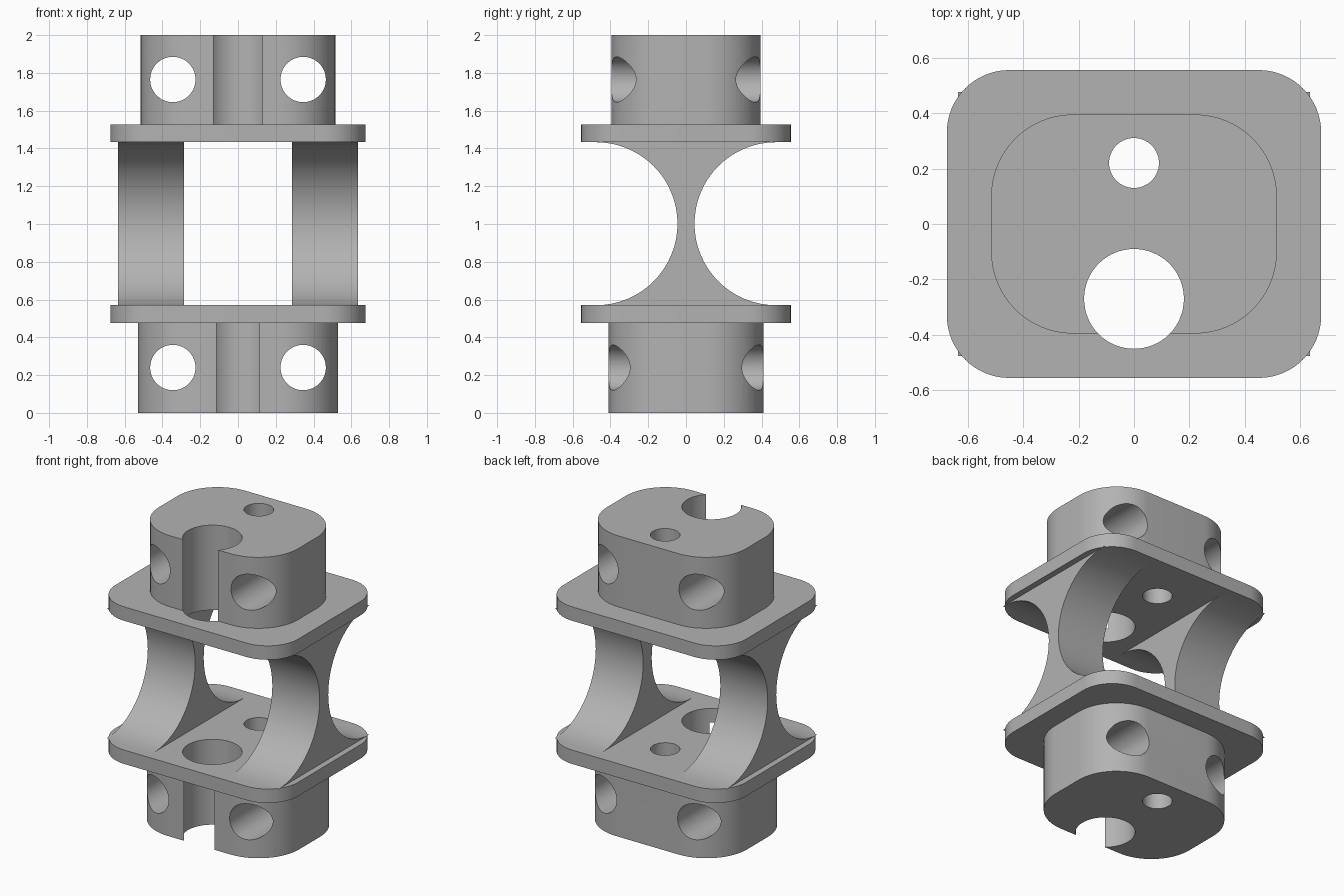
import bpy, bmesh, math
from mathutils import Matrix, Vector

cube = bpy.data.objects.get("Cube")
if cube:
    bpy.data.objects.remove(cube, do_unlink=True)

grey = bpy.data.materials.new("plain grey")
grey.use_nodes = True
colour = (0.45, 0.45, 0.45, 1)
grey.diffuse_color = colour
grey.node_tree.nodes["Principled BSDF"].inputs["Base Color"].default_value = colour

BASE_LOW, BASE_HIGH = 0.477, 0.57
TOP_LOW, TOP_HIGH = 1.433, 1.526
MID = (BASE_HIGH + TOP_LOW) / 2


def finish(name, bm):
    bmesh.ops.recalc_face_normals(bm, faces=bm.faces)
    mesh = bpy.data.meshes.new(name)
    bm.to_mesh(mesh)
    bm.free()
    mesh.materials.append(grey)
    ob = bpy.data.objects.new(name, mesh)
    bpy.context.collection.objects.link(ob)
    return ob


def activate(ob):
    bpy.ops.object.select_all(action='DESELECT')
    ob.select_set(True)
    bpy.context.view_layer.objects.active = ob


def smooth(ob):
    activate(ob)
    bpy.ops.object.shade_smooth_by_angle(angle=math.radians(30))


def extrude(name, outline, direction):
    bm = bmesh.new()
    face = bm.faces.new([bm.verts.new(p) for p in outline])
    geom = bmesh.ops.extrude_face_region(bm, geom=[face])["geom"]
    verts = [v for v in geom if isinstance(v, bmesh.types.BMVert)]
    bmesh.ops.translate(bm, verts=verts, vec=Vector(direction))
    return finish(name, bm)


def rounded_plate(name, half_x, half_y, radius, low, high):
    corners = [(1, 1), (-1, 1), (-1, -1), (1, -1)]
    outline = []
    for quarter, (sx, sy) in enumerate(corners):
        for i in range(17):
            a = (quarter + i / 16) * math.pi / 2
            outline.append((sx * (half_x - radius) + radius * math.cos(a),
                            sy * (half_y - radius) + radius * math.sin(a), low))
    return extrude(name, outline, (0, 0, high - low))


def hole_cutter(name, bores):
    bm = bmesh.new()
    for centre, radius, along_y in bores:
        turn = Matrix.Rotation(math.pi / 2 if along_y else 0, 4, 'X')
        bmesh.ops.create_cone(bm, cap_ends=True, segments=64, radius1=radius,
                              radius2=radius, depth=5, matrix=Matrix.Translation(centre) @ turn)
    ob = finish(name, bm)
    ob.hide_render = True
    return ob


def cut(ob, cutter):
    mod = ob.modifiers.new("holes", 'BOOLEAN')
    mod.operation = 'DIFFERENCE'
    mod.solver = 'EXACT'
    mod.object = cutter
    activate(ob)
    bpy.ops.object.modifier_apply(modifier=mod.name)


# Vertical bores run through everything; paired cross bores run through each block
vertical = [((0, -0.27, 1), 0.18, False), ((0, 0.22, 1), 0.09, False)]


def cross(z):
    return [((side * 0.345, 0, z), 0.12, True) for side in (-1, 1)]


plates = [
    ("lower_block", 0.53, 0.41, 0.30, 0, BASE_LOW, cross(0.24)),
    ("lower_flange", 0.675, 0.555, 0.225, BASE_LOW, BASE_HIGH, []),
    ("upper_flange", 0.675, 0.555, 0.225, TOP_LOW, TOP_HIGH, []),
    ("upper_block", 0.515, 0.395, 0.295, TOP_HIGH, 2, cross(1.765)),
]
for name, hx, hy, radius, low, high, bores in plates:
    part = rounded_plate(name, hx, hy, radius, low, high)
    cutter = hole_cutter(name + "_cutter", vertical + bores)
    cut(part, cutter)
    bpy.data.objects.remove(cutter, do_unlink=True)
    smooth(part)

# Waisted pillars: two concave arcs back to back
half = (TOP_LOW - BASE_HIGH) / 2
arc = [math.pi * (i / 32 - 0.5) for i in range(33)]
front = [(-0.045 - half * (1 - math.cos(a)), MID + half * math.sin(a)) for a in arc]
profile = front + [(-y, z) for y, z in reversed(front)]
for name, start in (("right_pillar", -0.635), ("left_pillar", 0.285)):
    smooth(extrude(name, [(start, y, z) for y, z in profile], (0.35, 0, 0)))
